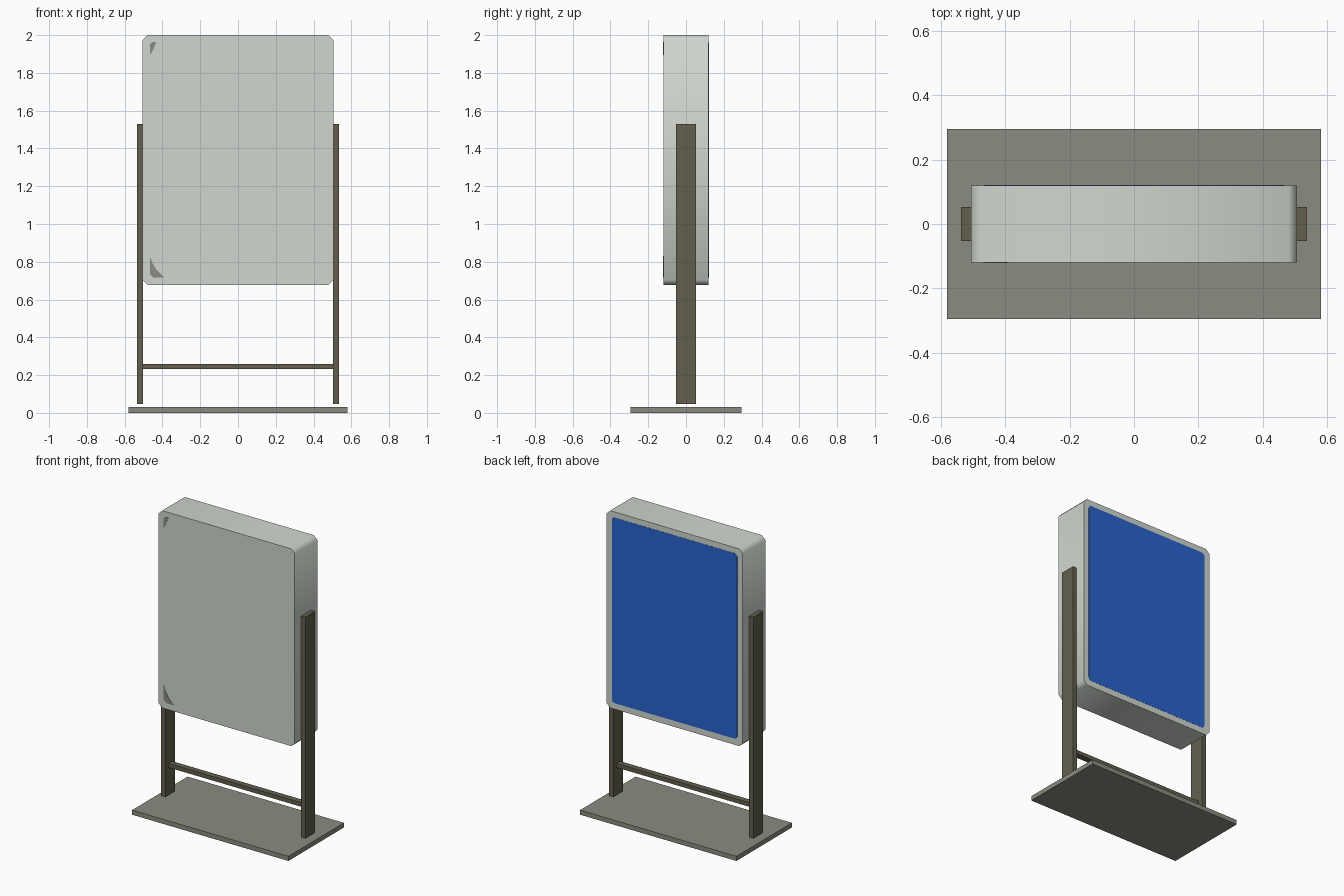
import bpy, bmesh, math

if "Cube" in bpy.data.objects:
    bpy.data.objects.remove(bpy.data.objects["Cube"])


def material(name, rgb):
    m = bpy.data.materials.new(name)
    m.diffuse_color = (*rgb, 1)
    m.use_nodes = True
    m.node_tree.nodes["Principled BSDF"].inputs["Base Color"].default_value = m.diffuse_color
    return m


CASE = material("pale_grey_case", (0.63, 0.68, 0.62))
BLUE = material("blue_panel", (0.022, 0.125, 0.62))
BASE = material("stone_grey", (0.255, 0.26, 0.215))
POST = material("dark_bronze", (0.125, 0.118, 0.077))


def prism(name, pts, y0, y1, mat):
    """Extrude an x-z outline from y0 to y1."""
    bm = bmesh.new()
    face = bm.faces.new([bm.verts.new((x, y0, z)) for x, z in pts])
    ext = bmesh.ops.extrude_face_region(bm, geom=[face])
    for v in ext["geom"]:
        if isinstance(v, bmesh.types.BMVert):
            v.co.y = y1
    bmesh.ops.recalc_face_normals(bm, faces=bm.faces)
    me = bpy.data.meshes.new(name)
    bm.to_mesh(me)
    bm.free()
    me.materials.append(mat)
    ob = bpy.data.objects.new(name, me)
    bpy.context.collection.objects.link(ob)
    return ob


def outline(hx, z0, z1, r, seg):
    """Rectangle with rounded corners (seg=1 gives a chamfer)."""
    pts = []
    corners = [(hx - r, z1 - r), (-hx + r, z1 - r), (-hx + r, z0 + r), (hx - r, z0 + r)]
    for k, (cx, cz) in enumerate(corners):
        for i in range(seg + 1):
            a = math.pi / 2 * (k + i / seg)
            pts.append((cx + r * math.cos(a), cz + r * math.sin(a)))
    return pts


def box(name, x0, x1, y0, y1, z0, z1, mat):
    return prism(name, [(x0, z0), (x1, z0), (x1, z1), (x0, z1)], y0, y1, mat)


# Display case with chamfered corners
case = prism("display_case", outline(0.505, 0.677, 2.0, 0.026, 1), -0.12, 0.12, CASE)
bpy.context.view_layer.objects.active = case
case.select_set(True)
bpy.ops.object.shade_smooth_by_angle(angle=math.radians(50))

# Blue back panel
prism("back_panel", outline(0.465, 0.718, 1.962, 0.02, 3), 0.118, 0.121, BLUE)

# Small dark corner marks on the front
prism("lower_corner_mark", [(-0.467, 0.735), (-0.45, 0.718), (-0.39, 0.718),
      (-0.43, 0.755), (-0.452, 0.79), (-0.467, 0.83)], -0.1212, -0.119, BASE)
prism("upper_corner_mark", [(-0.467, 1.895), (-0.45, 1.92), (-0.432, 1.964),
      (-0.455, 1.964), (-0.467, 1.95)], -0.1212, -0.119, BASE)

# Side posts, cross bar and base plate
for side, s in (("left", -1), ("right", 1)):
    box(side + "_post", *sorted((s * 0.503, s * 0.536)), -0.052, 0.052, 0.047, 1.53, POST)
box("cross_bar", -0.504, 0.504, -0.02, 0.02, 0.233, 0.26, POST)
box("base_plate", -0.58, 0.58, -0.294, 0.294, 0.0, 0.031, BASE)
